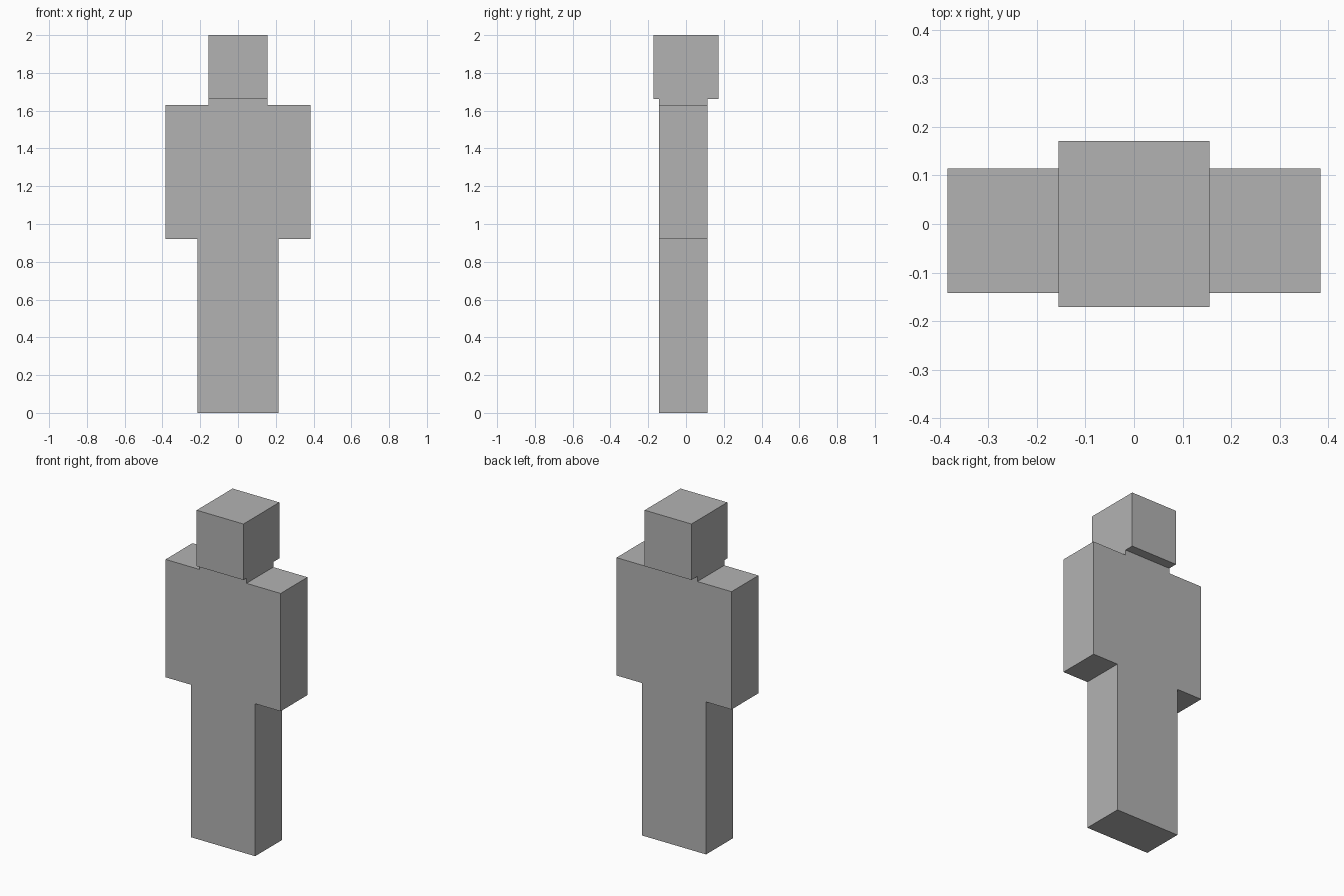
import bpy
import bmesh

cube = bpy.data.objects.get("Cube")
if cube:
    bpy.data.objects.remove(cube, do_unlink=True)

GREY = (0.45, 0.45, 0.45, 1.0)
grey = bpy.data.materials.new("plain grey")
grey.use_nodes = True
grey.diffuse_color = GREY
grey.node_tree.nodes["Principled BSDF"].inputs["Base Color"].default_value = GREY


def extrude_outline(name, half_outline, front, back):
    """Mirror a right-hand outline across x = 0 and extrude it from front to back."""
    outline = half_outline + [(-x, z) for x, z in reversed(half_outline)]
    bm = bmesh.new()
    face = bm.faces.new([bm.verts.new((x, front, z)) for x, z in outline])
    result = bmesh.ops.extrude_face_region(bm, geom=[face])
    moved = [v for v in result["geom"] if isinstance(v, bmesh.types.BMVert)]
    bmesh.ops.translate(bm, verts=moved, vec=(0, back - front, 0))
    bmesh.ops.recalc_face_normals(bm, faces=bm.faces)
    mesh = bpy.data.meshes.new(name)
    bm.to_mesh(mesh)
    bm.free()
    mesh.materials.append(grey)
    obj = bpy.data.objects.new(name, mesh)
    bpy.context.collection.objects.link(obj)
    return obj


head_w, torso_w, legs_w = 0.156, 0.384, 0.214
hip_z, shoulder_z, chin_z, top_z = 0.92, 1.631, 1.662, 2.0

# Legs, torso with arms, and neck share one stepped outline
extrude_outline("body", [
    (legs_w, 0), (legs_w, hip_z),
    (torso_w, hip_z), (torso_w, shoulder_z),
    (head_w, shoulder_z), (head_w, chin_z),
], front=-0.142, back=0.114)

# Head overhangs the neck at front and back
extrude_outline("head", [(head_w, chin_z), (head_w, top_z)], front=-0.171, back=0.171)
